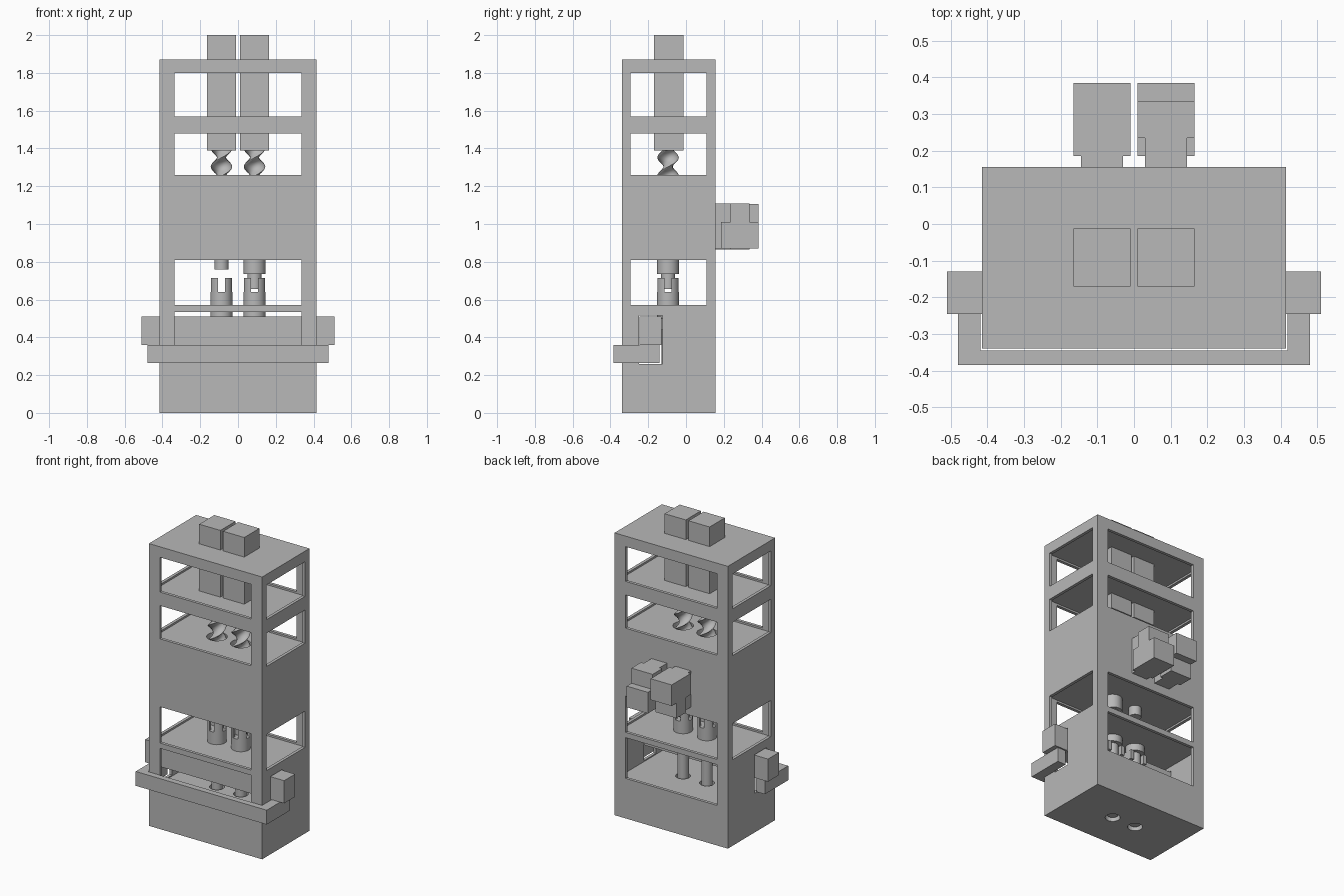
import bpy, bmesh, math
from mathutils import Matrix, Vector

cube = bpy.data.objects.get("Cube")
if cube:
    bpy.data.objects.remove(cube, do_unlink=True)

grey = bpy.data.materials.new("machine_grey")
grey.use_nodes = True
grey.diffuse_color = (0.48, 0.48, 0.48, 1)
grey.node_tree.nodes["Principled BSDF"].inputs["Base Color"].default_value = (0.48, 0.48, 0.48, 1)


def add_box(bm, x, y, z):
    """Box from three (low, high) ranges."""
    lo, hi = Vector((x[0], y[0], z[0])), Vector((x[1], y[1], z[1]))
    m = Matrix.Translation((lo + hi) / 2) @ Matrix.Diagonal((*(hi - lo), 1))
    bmesh.ops.create_cube(bm, size=1, matrix=m)


def add_tube(bm, x, y, r, z):
    """Upright cylinder between two heights."""
    bmesh.ops.create_cone(bm, cap_ends=True, segments=32, radius1=r, radius2=r, depth=z[1] - z[0],
                          matrix=Matrix.Translation((x, y, (z[0] + z[1]) / 2)))


def finish(name, bm, smooth=False):
    mesh = bpy.data.meshes.new(name)
    bm.to_mesh(mesh)
    bm.free()
    mesh.materials.append(grey)
    ob = bpy.data.objects.new(name, mesh)
    bpy.context.collection.objects.link(ob)
    if smooth:
        shade(ob)
    return ob


def shade(ob):
    bpy.ops.object.select_all(action='DESELECT')
    ob.select_set(True)
    bpy.context.view_layer.objects.active = ob
    bpy.ops.object.shade_smooth_by_angle(angle=math.radians(35))


def solid(name, *boxes):
    bm = bmesh.new()
    for b in boxes:
        add_box(bm, *b)
    return finish(name, bm)


def cut(target, add, *args):
    """Subtract one primitive from the target."""
    bm = bmesh.new()
    add(bm, *args)
    cutter = finish("cutter", bm)
    cutter.hide_render = True
    mod = target.modifiers.new("cut", 'BOOLEAN')
    mod.operation, mod.solver, mod.object = 'DIFFERENCE', 'EXACT', cutter
    bpy.context.view_layer.objects.active = target
    bpy.ops.object.modifier_apply(modifier=mod.name)
    bpy.data.objects.remove(cutter, do_unlink=True)


SX, SY = 0.0875, -0.095          # spindle axis
W, FRONT, BACK = 0.415, -0.34, 0.155
WALL, LIP = 0.02, 0.012

# Tower frame: hollow rooms with windows on every side
frame = solid("tower_frame", ((-W, W), (FRONT, BACK), (0, 1.87)))
for low, high in ((1.57, 1.80), (1.26, 1.48), (0.57, 0.81), (0.265, 0.535)):
    cut(frame, add_box, (-W + WALL, W - WALL), (FRONT + WALL, BACK - WALL), (low - LIP, high + LIP))
    cut(frame, add_box, (-0.335, 0.335), (-1, 1), (low, high))
    if low > 0.5:
        cut(frame, add_box, (-1, 1), (-0.295, 0.108), (low, high))

# Side slots for the sliding bar, and bores for the spindles
cut(frame, add_box, (-1, 1), (-0.25, -0.125), (0.26, 0.515))
for s in (-1, 1):
    cut(frame, add_tube, s * SX, SY, 0.045, (-0.1, 0.3))
    cut(frame, add_tube, s * SX, SY, 0.062, (1.1, 1.3))


def twisted_screw(name, x):
    """Two-lobed section swept upwards with a twist."""
    bm = bmesh.new()
    n, steps, low, high = 20, 36, 1.11, 1.40
    rings = []
    for i in range(steps + 1):
        t = i / steps
        rot = Matrix.Rotation(t * 3 * math.pi, 3, 'Z')
        ring = []
        for k in range(n):
            a = 2 * math.pi * k / n
            p = rot @ Vector((0.057 * math.cos(a), 0.025 * math.sin(a), 0))
            ring.append(bm.verts.new((x + p.x, SY + p.y, low + t * (high - low))))
        rings.append(ring)
    for a, b in zip(rings, rings[1:]):
        for k in range(n):
            j = (k + 1) % n
            bm.faces.new((a[k], a[j], b[j], b[k]))
    bm.faces.new(rings[0][::-1])
    bm.faces.new(rings[-1])
    return finish(name, bm, True)


# Motors, screws, couplings and shafts
for side, s in (("right", -1), ("left", 1)):
    x = s * SX
    solid(side + "_motor", ((x - 0.0775, x + 0.0775), (-0.17, -0.012), (1.39, 2.0)))
    twisted_screw(side + "_screw", x)

    socket = bmesh.new()
    add_tube(socket, x, SY, 0.058, (0.50, 0.715))
    socket = finish(side + "_socket", socket)
    cut(socket, add_tube, x, SY, 0.04, (0.64, 0.8))
    cut(socket, add_box, (x - 0.018, x + 0.018), (-1, 1), (0.64, 0.8))
    cut(socket, add_box, (x - 0.1, x + 0.1), (SY - 0.018, SY + 0.018), (0.64, 0.8))
    shade(socket)

    plug = bmesh.new()
    if s < 0:
        add_tube(plug, x, SY, 0.038, (0.76, 0.85))
    else:
        add_tube(plug, x, SY, 0.058, (0.735, 0.85))
        add_tube(plug, x, SY, 0.037, (0.655, 0.74))
    finish(side + "_plug", plug, True)

    shaft = bmesh.new()
    add_tube(shaft, x, SY, 0.034, (0.02, 0.505))
    finish(side + "_shaft", shaft, True)

    # Fork prongs gripping the shaft
    solid(side + "_fork", *(((x + d - 0.012, x + d + 0.012), (-0.135, -0.06), (0.44, 0.50))
                            for d in (-0.05, 0.05)))

# Sliding bar with the handle around the front
solid("sliding_bar", ((-0.51, 0.51), (-0.245, -0.13), (0.36, 0.51)))
solid("handle_front", ((-0.48, 0.48), (-0.385, -0.345), (0.265, 0.36)))
for side, s in (("right", -1), ("left", 1)):
    solid(side + "_handle_arm", (sorted((s * 0.418, s * 0.48)), (-0.346, -0.14), (0.265, 0.36)))

# Stepped units on the back, one upside down to the other
for side, s in (("right", -1), ("left", 1)):
    x, mid = s * SX, 0.9875
    wide, narrow = (x - 0.0775, x + 0.0775), (x - 0.057, x + 0.057)
    big = sorted((mid - s * 0.118, mid + s * 0.022))
    small = sorted((mid + s * 0.022, mid + s * 0.122))
    solid(side + "_back_unit_body", (wide, (0.185, 0.385), big), (narrow, (0.15, 0.186), big))
    solid(side + "_back_unit_step", (wide, (0.235, 0.335), small), (narrow, (0.15, 0.236), small))
